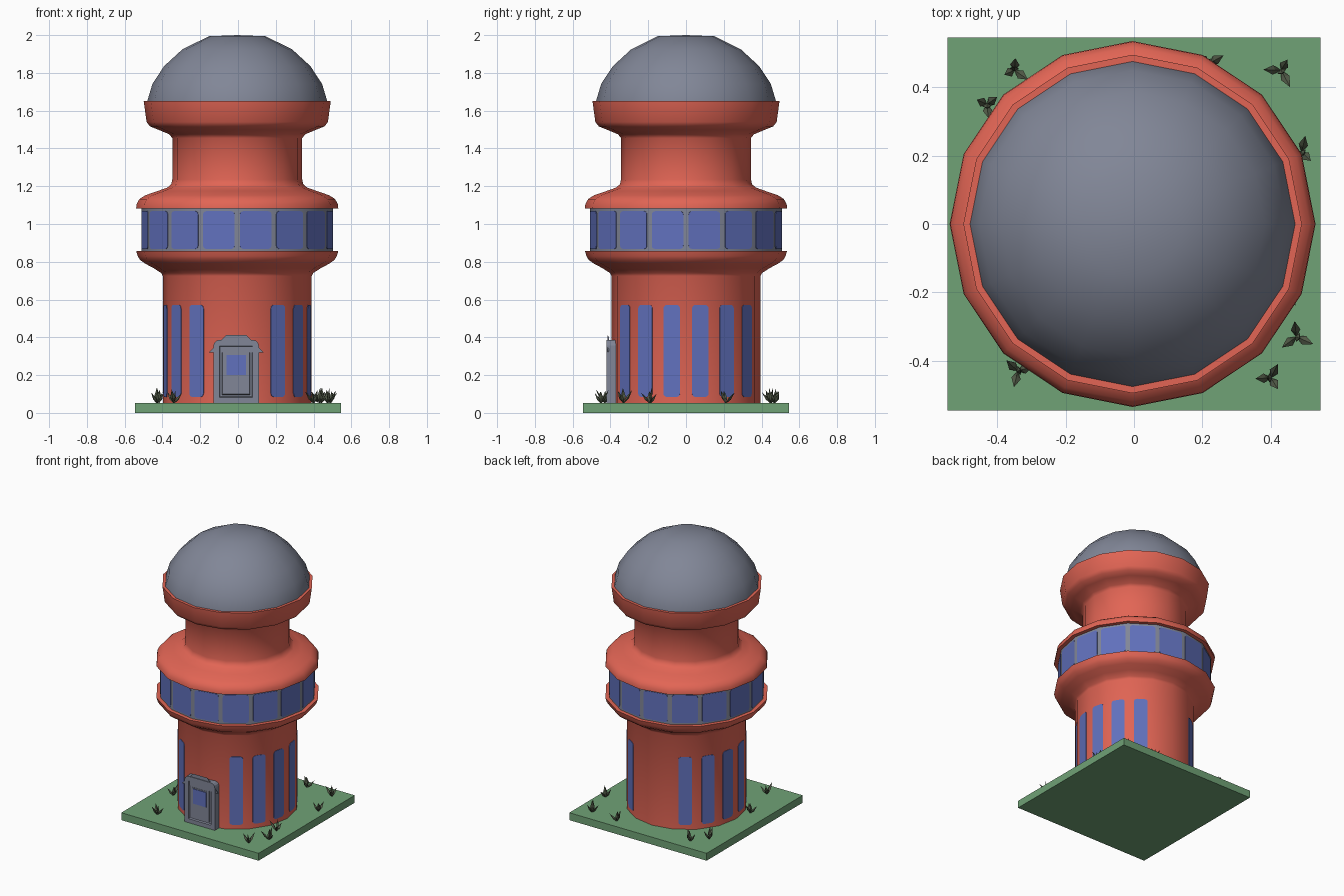
import bpy, bmesh, math, random
from mathutils import Matrix, Vector

random.seed(4)
SIDES = 16
STEP = math.tau / SIDES
CENTRE = Matrix.Translation((-0.004, 0, 0))

if "Cube" in bpy.data.objects:
    bpy.data.objects.remove(bpy.data.objects["Cube"])


def material(name, rgb):
    m = bpy.data.materials.new(name)
    m.use_nodes = True
    m.diffuse_color = (*rgb, 1)
    m.node_tree.nodes["Principled BSDF"].inputs["Base Color"].default_value = (*rgb, 1)
    return m


RED = material("brick_red", (0.76, 0.13, 0.09))
GREY = material("slate_grey", (0.22, 0.24, 0.31))
BLUE = material("window_blue", (0.12, 0.165, 0.51))
GREEN = material("lawn_green", (0.16, 0.36, 0.18))
LEAF = material("dark_leaf", (0.085, 0.105, 0.065))


def finish(bm, name, mat, smooth=None):
    bmesh.ops.recalc_face_normals(bm, faces=bm.faces[:])
    mesh = bpy.data.meshes.new(name)
    bm.to_mesh(mesh)
    bm.free()
    mesh.materials.append(mat)
    ob = bpy.data.objects.new(name, mesh)
    bpy.context.collection.objects.link(ob)
    if smooth:
        bpy.ops.object.select_all(action="DESELECT")
        ob.select_set(True)
        bpy.context.view_layer.objects.active = ob
        bpy.ops.object.shade_smooth_by_angle(angle=math.radians(smooth))
    return ob


def lathe(name, profile, mat, smooth=48):
    """Spin a (radius, height) profile into a 16-sided body."""
    bm = bmesh.new()
    vs = [bm.verts.new((r, 0, z)) for r, z in profile]
    es = [bm.edges.new(p) for p in zip(vs, vs[1:])]
    bmesh.ops.spin(bm, geom=vs + es, cent=(0, 0, 0), axis=(0, 0, 1),
                   angle=math.tau, steps=SIDES, use_duplicate=False)
    bmesh.ops.remove_doubles(bm, verts=bm.verts[:], dist=0.0005)
    bm.transform(CENTRE)
    return finish(bm, name, mat, smooth)


def rounded_slab(bm, w, h, depth, top_r, low_r, matrix):
    """Add a slab with rounded corners facing local +z; return its front face."""
    pts = []
    for i, (sx, sy) in enumerate(((1, 1), (-1, 1), (-1, -1), (1, -1))):
        r = top_r if sy > 0 else low_r
        c = Vector((sx * (w / 2 - r), sy * (h / 2 - r), 0))
        for k in range(4 if r else 1):
            a = (i + k / 3) * math.pi / 2
            pts.append(c + r * Vector((math.cos(a), math.sin(a), 0)))
    back = bm.faces.new([bm.verts.new(matrix @ p) for p in pts])
    ext = bmesh.ops.extrude_face_region(bm, geom=[back], use_keep_orig=True)["geom"]
    push = matrix.to_3x3() @ Vector((0, 0, depth))
    bmesh.ops.translate(bm, verts=[g for g in ext if isinstance(g, bmesh.types.BMVert)], vec=push)
    return next(g for g in ext if isinstance(g, bmesh.types.BMFace))


def wall_matrix(phi, dist, z):
    """Frame on a wall turned phi from the front, local z pointing outward."""
    return (CENTRE @ Matrix.Rotation(phi, 4, "Z") @ Matrix.Translation((0, -dist, z))
            @ Matrix.Rotation(math.pi / 2, 4, "X"))


def windows(name, radius, z, w, h, r, faces):
    bm = bmesh.new()
    for k in faces:
        m = wall_matrix((k + 0.5) * STEP, radius * math.cos(STEP / 2) - 0.003, z)
        rounded_slab(bm, w, h, 0.006, r, r, m)
    return finish(bm, name, BLUE)


# Lawn slab
bm = bmesh.new()
bmesh.ops.create_cube(bm, size=1, matrix=Matrix.Translation((0, 0, 0.0265))
                      @ Matrix.Diagonal((1.09, 1.09, 0.053, 1)))
finish(bm, "lawn", GREEN)

# Tower shaft with the flared lower rim
lathe("lower_tower", [(0, 0.05), (0.394, 0.05), (0.394, 0.725), (0.402, 0.74), (0.44, 0.765),
                      (0.487, 0.79), (0.515, 0.81), (0.527, 0.83), (0.535, 0.857), (0, 0.857)], RED)

# Glazed ring
lathe("window_ring", [(0.508, 0.85), (0.508, 1.09)], GREY)
windows("ring_windows", 0.508, 0.968, 0.17, 0.2, 0.018, range(SIDES))

# Upper rim, neck and dome collar
lathe("upper_tower", [(0, 1.083), (0.535, 1.083), (0.533, 1.105), (0.518, 1.132), (0.487, 1.152),
                      (0.42, 1.175), (0.37, 1.193), (0.35, 1.21), (0.344, 1.235), (0.344, 1.455),
                      (0.36, 1.475), (0.42, 1.5), (0.462, 1.517), (0.48, 1.54), (0.495, 1.65),
                      (0.47, 1.65), (0.46, 1.62), (0, 1.62)], RED)

# Dome
lathe("dome", [(0.477, 1.625), (0.475, 1.655), (0.449, 1.742), (0.387, 1.836), (0.29, 1.925),
               (0.15, 1.994), (0, 2.0)], GREY, 60)

# Tall shaft windows, leaving the front and back bays plain
windows("shaft_windows", 0.394, 0.328, 0.09, 0.488, 0.02,
        [k for k in range(SIDES) if k not in (0, 7, 8, 15)])

# Door frame with a recess and a raised door leaf
bm = bmesh.new()
place = Matrix.Translation((-0.006, 0, 0)) @ wall_matrix(0, 0.36, 0.218)
front = rounded_slab(bm, 0.24, 0.336, 0.06, 0.03, 0, place)
front.normal_update()
for inset, push in ((0.032, 0), (0.004, 0.012), (0.01, 0), (0.003, -0.007)):
    bmesh.ops.inset_region(bm, faces=[front], thickness=inset, use_even_offset=True)
    bmesh.ops.translate(bm, verts=front.verts[:], vec=(0, push, 0))
finish(bm, "door", GREY)

# Door window with a thin surround
for name, w, h, dist, mat in (("door_window_surround", 0.12, 0.122, 0.412, GREY),
                              ("door_window", 0.104, 0.106, 0.416, BLUE)):
    bm = bmesh.new()
    m = Matrix.Translation((-0.006, 0, 0)) @ wall_matrix(0, dist, 0.253)
    rounded_slab(bm, w, h, 0.005, 0, 0, m)
    finish(bm, name, mat)

# Plant tufts made of leaning diamond leaves
bm = bmesh.new()
tufts = [(-0.35, 0.45), (-0.43, 0.35), (0.43, 0.45), (0.49, 0.21), (0.475, -0.33),
         (0.4, -0.45), (-0.34, -0.43), (0.22, 0.47), (-0.42, -0.13), (0.44, -0.19)]
for x, y in tufts:
    turn = random.uniform(0, math.tau)
    for k in range(4):
        lean = 0.12 if k == 3 else random.uniform(0.45, 0.8)
        length = random.uniform(0.065, 0.09)
        m = (Matrix.Translation((x, y, 0.048)) @ Matrix.Rotation(turn + k * math.tau / 3, 4, "Z")
             @ Matrix.Rotation(lean, 4, "Y"))
        ring = [bm.verts.new(m @ Vector(p)) for p in
                ((0.008, 0, length * 0.45), (0, 0.014, length * 0.45),
                 (-0.008, 0, length * 0.45), (0, -0.014, length * 0.45))]
        for end in (0, length):
            tip = bm.verts.new(m @ Vector((0, 0, end)))
            for a, b in zip(ring, ring[1:] + ring[:1]):
                bm.faces.new((a, b, tip))
finish(bm, "plant_tufts", LEAF)
